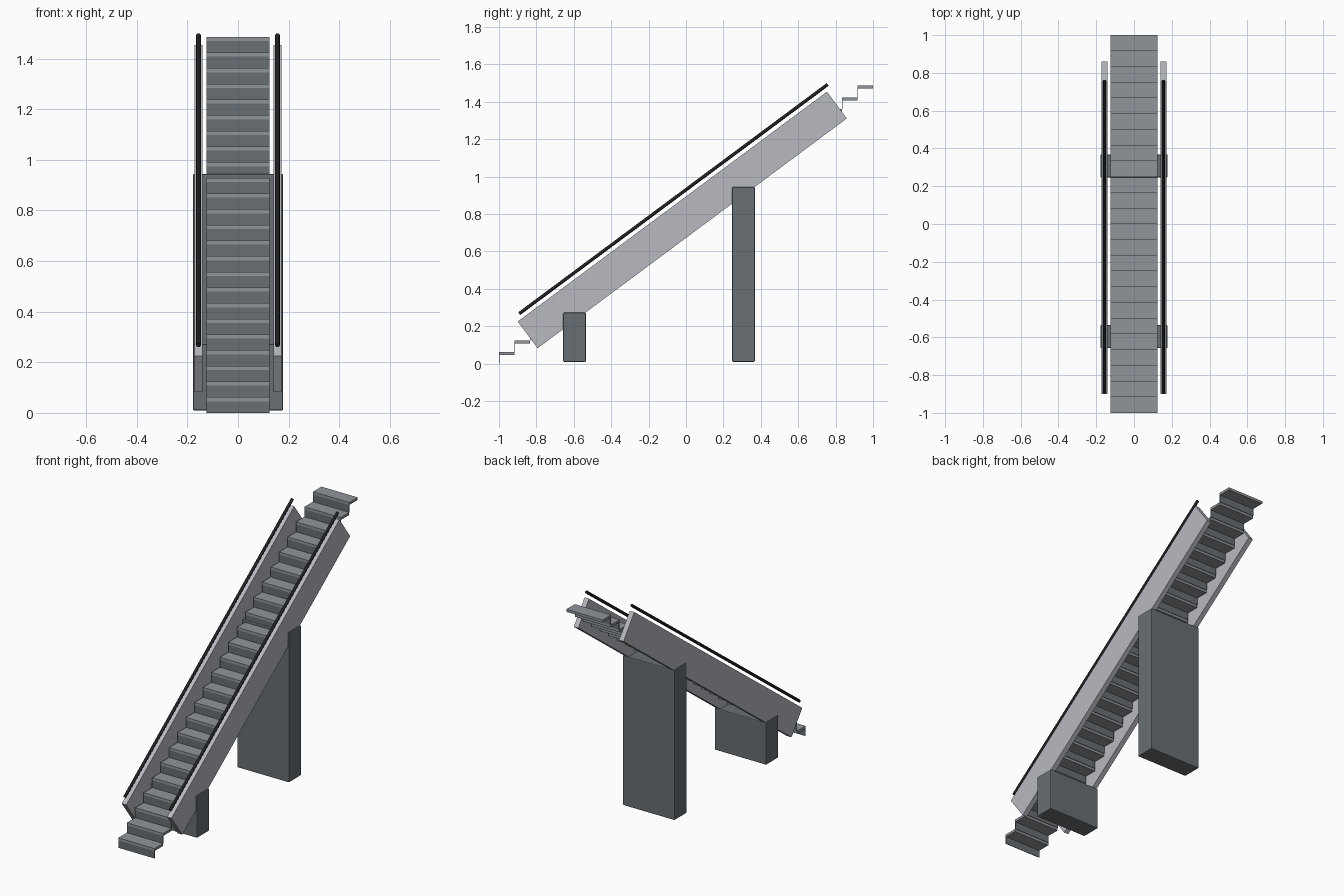
import bpy, bmesh, math
from mathutils import Matrix, Vector

if "Cube" in bpy.data.objects:
    bpy.data.objects.remove(bpy.data.objects["Cube"])

N = 24                      # number of steps
RUN, RISE = 2 / N, 1.486 / N
TREAD_T, RISER_T = 0.016, 0.003
HALF_W = 0.125
SLOPE = math.atan2(RISE, RUN)


def material(name, rgb):
    m = bpy.data.materials.new(name)
    lin = [(c / 255 / 12.92) if c < 11 else ((c / 255 + 0.055) / 1.055) ** 2.4 for c in rgb]
    m.diffuse_color = (*lin, 1)
    m.use_nodes = True
    m.node_tree.nodes["Principled BSDF"].inputs["Base Color"].default_value = m.diffuse_color
    return m


LIGHT = material("light grey panel", (184, 186, 192))
MID = material("mid grey tread", (144, 149, 154))
DARK = material("dark slate", (104, 110, 115))
BLACK = material("black rubber", (32, 32, 34))


def finish(name, bm, mat):
    me = bpy.data.meshes.new(name)
    bm.to_mesh(me)
    bm.free()
    me.materials.append(mat)
    ob = bpy.data.objects.new(name, me)
    bpy.context.collection.objects.link(ob)
    return ob


def add_box(bm, lo, hi):
    lo, hi = Vector(lo), Vector(hi)
    bmesh.ops.create_cube(bm, size=1, matrix=Matrix.Translation((lo + hi) / 2)
                          @ Matrix.Diagonal((*(hi - lo), 1)))


# treads and thin risers
treads, risers = bmesh.new(), bmesh.new()
for i in range(N):
    y, z = -1 + i * RUN, i * RISE
    add_box(treads, (-HALF_W, y, z + RISE - TREAD_T), (HALF_W, y + RUN, z + RISE))
    add_box(risers, (-HALF_W, y, z), (HALF_W, y + RISER_T, z + RISE - TREAD_T))
finish("treads", treads, MID)
finish("risers", risers, DARK)

tilt = Matrix.Rotation(SLOPE, 4, 'X')
for side, sx in (("left", -1), ("right", 1)):
    # sloping side panel
    bm = bmesh.new()
    bmesh.ops.create_cube(bm, size=1, matrix=Matrix.Translation((sx * 0.156, -0.02, 0.768))
                          @ tilt @ Matrix.Diagonal((0.031, 2.06, 0.178, 1)))
    finish(side + "_side_panel", bm, LIGHT)

    # round handrail
    bm = bmesh.new()
    bmesh.ops.create_cone(bm, cap_ends=True, segments=16, radius1=0.009, radius2=0.009, depth=2.055,
                          matrix=Matrix.Translation((sx * 0.156, -0.067, 0.88))
                          @ tilt @ Matrix.Rotation(-math.pi / 2, 4, 'X'))
    for f in bm.faces:
        f.smooth = len(f.verts) == 4
    finish(side + "_handrail", bm, BLACK)

# support columns with softened edges
for name, y0, y1, top in (("lower_column", -0.657, -0.535, 0.272),
                          ("upper_column", 0.247, 0.368, 0.944)):
    bm = bmesh.new()
    add_box(bm, (-0.178, y0, 0.01), (0.178, y1, top))
    ob = finish(name, bm, DARK)
    bev = ob.modifiers.new("bevel", 'BEVEL')
    bev.width, bev.segments = 0.005, 2
